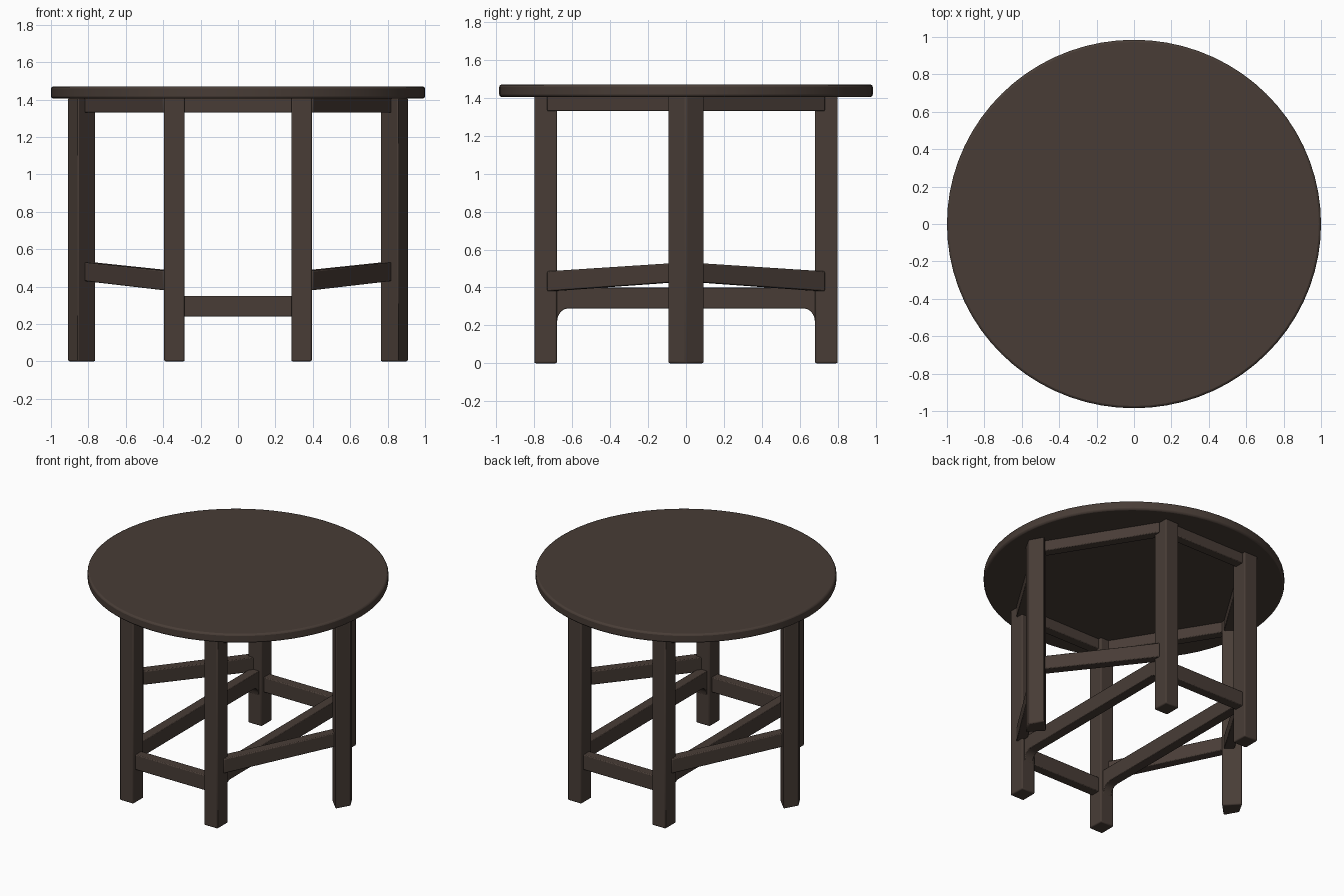
import bpy, bmesh, math
from mathutils import Vector

if "Cube" in bpy.data.objects:
    bpy.data.objects.remove(bpy.data.objects["Cube"])

wood = bpy.data.materials.new("dark brown wood")
wood.diffuse_color = (0.065, 0.046, 0.037, 1)
wood.use_nodes = True
wood.node_tree.nodes["Principled BSDF"].inputs["Base Color"].default_value = wood.diffuse_color


def finish(name, bm, bevel):
    bmesh.ops.recalc_face_normals(bm, faces=bm.faces)
    me = bpy.data.meshes.new(name)
    bm.to_mesh(me)
    bm.free()
    me.materials.append(wood)
    ob = bpy.data.objects.new(name, me)
    bpy.context.collection.objects.link(ob)
    mod = ob.modifiers.new("soft edges", 'BEVEL')
    mod.width = bevel
    mod.segments = 2
    mod.limit_method = 'ANGLE'
    mod.angle_limit = math.radians(35)
    bpy.context.view_layer.objects.active = ob
    ob.select_set(True)
    bpy.ops.object.shade_smooth_by_angle(angle=math.radians(30))
    ob.select_set(False)
    return ob


def extrude(name, points, offset, bevel=0.008):
    """Solid made by moving a flat polygon along an offset."""
    bm = bmesh.new()
    face = bm.faces.new([bm.verts.new(p) for p in points])
    res = bmesh.ops.extrude_face_region(bm, geom=[face])
    verts = [v for v in res["geom"] if isinstance(v, bmesh.types.BMVert)]
    bmesh.ops.translate(bm, verts=verts, vec=offset)
    return finish(name, bm, bevel)


def rail(name, a, b, za, zb, thick):
    """Bar between two plan points, with its own z range at each end."""
    a, b = Vector((*a, 0)), Vector((*b, 0))
    side = (b - a).cross(Vector((0, 0, 1))).normalized() * thick
    pts = [(p.x, p.y, z) for p, z in
           ((a, za[0]), (b, zb[0]), (b, zb[1]), (a, za[1]))]
    pts = [Vector(p) - side / 2 for p in pts]
    return extrude(name, pts, side, 0.006)


# round top
n = 72
ring = [(math.cos(2 * math.pi * i / n), 0.985 * math.sin(2 * math.pi * i / n), 1.405)
        for i in range(n)]
extrude("table_top", ring, (0, 0, 0.065), 0.012)

APRON = (1.33, 1.41)
for sx, xn in ((-1, "left"), (1, "right")):
    # kite-shaped side legs, corner pointing outwards
    kite = [(0.91, 0), (0.855, 0.097), (0.76, 0), (0.855, -0.097)]
    extrude(xn + "_leg", [(sx * x, y, 0) for x, y in kite], (0, 0, 1.41))

    for sy, yn in ((-1, "front"), (1, "back")):
        # rectangular front and back legs
        rect = [(0.285, 0.68), (0.395, 0.68), (0.395, 0.80), (0.285, 0.80)]
        extrude(f"{yn}_{xn}_leg", [(sx * x, sy * y, 0) for x, y in rect], (0, 0, 1.41))

        # slanting apron and stretcher to the side leg
        a, b = (sx * 0.37, sy * 0.716), (sx * 0.80, sy * 0.025)
        rail(f"{yn}_{xn}_apron", a, b, APRON, APRON, 0.07)
        rail(f"{yn}_{xn}_stretcher", a, b, (0.38, 0.485), (0.43, 0.53), 0.07)

    # long stretcher from front to back, with curved lower ends
    half = [(0.70, 0.40), (0.70, 0.22), (0.68, 0.22)]
    half += [(0.62 + 0.06 * math.cos(t), 0.22 + 0.07 * math.sin(t))
             for t in (math.pi / 8 * k for k in range(1, 5))]
    prof = half + [(-y, z) for y, z in reversed(half)]
    extrude(xn + "_long_stretcher", [(sx * 0.34 - 0.035, y, z) for y, z in prof],
            (0.07, 0, 0), 0.004)

# straight aprons and low stretchers at front and back
for sy, yn in ((-1, "front"), (1, "back")):
    a, b = (-0.31, sy * 0.74), (0.31, sy * 0.74)
    rail(yn + "_apron", a, b, APRON, APRON, 0.07)
    rail(yn + "_stretcher", a, b, (0.24, 0.35), (0.24, 0.35), 0.07)
